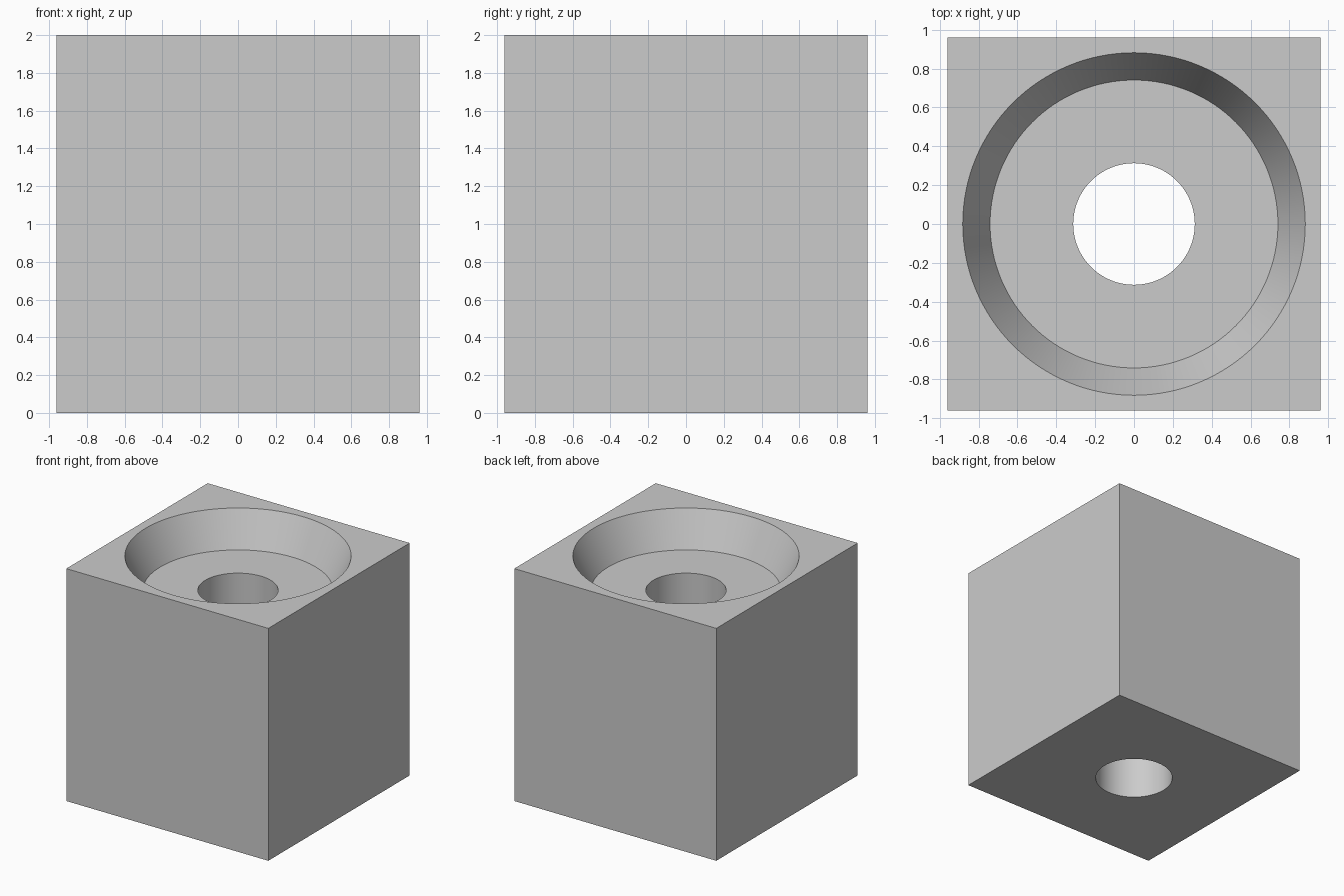
import bpy, bmesh, math

if "Cube" in bpy.data.objects:
    bpy.data.objects.remove(bpy.data.objects["Cube"])

SEGMENTS = 128          # multiple of 8, so the square corners are hit exactly
HALF = 0.9615           # half width of the block
HEIGHT = 2.0
FLOOR = 1.705           # height of the recess floor
HOLE_R = 0.313
FLOOR_R = 0.741
RIM_R = 0.882


def ring(bm, z, radius=None):
    """Circle of the given radius, or the square outline of the block."""
    verts = []
    for i in range(SEGMENTS):
        a = 2 * math.pi * i / SEGMENTS
        c, s = math.cos(a), math.sin(a)
        r = radius if radius else HALF / max(abs(c), abs(s))
        verts.append(bm.verts.new((r * c, r * s, z)))
    return verts


# Block with a tapered round recess and a through hole, as one closed loop of rings
bm = bmesh.new()
rings = [
    ring(bm, 0),                    # outer bottom edge
    ring(bm, HEIGHT),               # outer top edge
    ring(bm, HEIGHT, RIM_R),        # recess rim
    ring(bm, FLOOR, FLOOR_R),       # recess floor edge
    ring(bm, FLOOR, HOLE_R),        # hole top
    ring(bm, 0, HOLE_R),            # hole bottom
]
for k, low in enumerate(rings):
    high = rings[(k + 1) % len(rings)]
    for i in range(SEGMENTS):
        j = (i + 1) % SEGMENTS
        bm.faces.new((low[i], low[j], high[j], high[i]))
bmesh.ops.recalc_face_normals(bm, faces=bm.faces)

mesh = bpy.data.meshes.new("recessed_block")
bm.to_mesh(mesh)
bm.free()

# Plain grey finish
grey = bpy.data.materials.new("light_grey")
grey.diffuse_color = (0.6, 0.6, 0.6, 1)
grey.use_nodes = True
grey.node_tree.nodes["Principled BSDF"].inputs["Base Color"].default_value = grey.diffuse_color
mesh.materials.append(grey)

block = bpy.data.objects.new("recessed_block", mesh)
bpy.context.collection.objects.link(block)
bpy.context.view_layer.objects.active = block
block.select_set(True)
bpy.ops.object.shade_smooth_by_angle(angle=math.radians(20))
